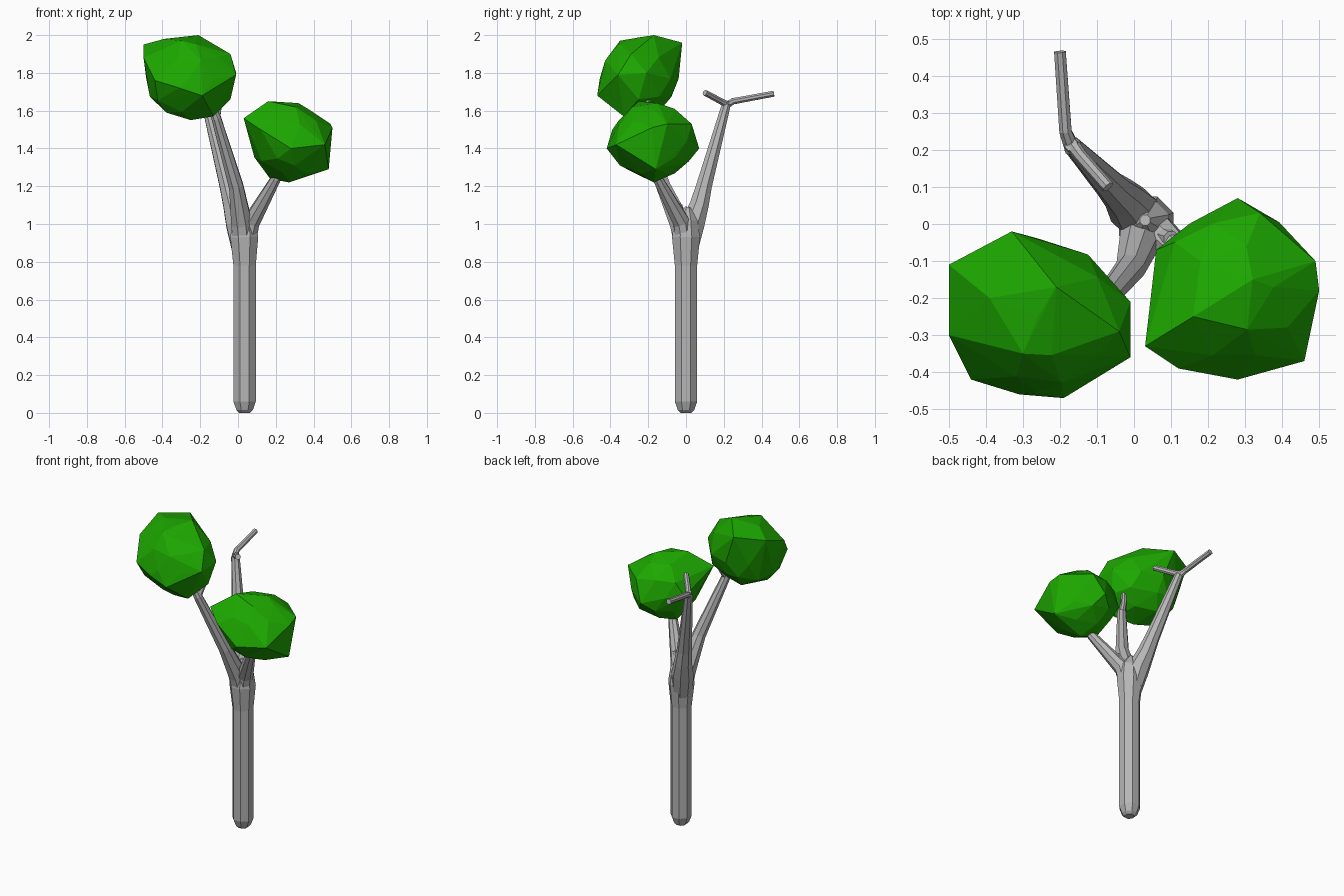
import bpy, bmesh, math, random
from mathutils import Vector

cube = bpy.data.objects.get("Cube")
if cube:
    bpy.data.objects.remove(cube, do_unlink=True)


def make_material(name, colour):
    mat = bpy.data.materials.new(name)
    mat.use_nodes = True
    mat.diffuse_color = colour
    mat.node_tree.nodes["Principled BSDF"].inputs["Base Color"].default_value = colour
    return mat


bark = make_material("grey bark", (0.47, 0.47, 0.47, 1))
leaf = make_material("leaf green", (0.012, 0.39, 0, 1))


def finish(bm, name, mat):
    bmesh.ops.recalc_face_normals(bm, faces=bm.faces)
    mesh = bpy.data.meshes.new(name)
    bm.to_mesh(mesh)
    bm.free()
    mesh.materials.append(mat)
    obj = bpy.data.objects.new(name, mesh)
    bpy.context.collection.objects.link(obj)
    return obj


def limb(name, path, sides=8):
    """Faceted tapering tube through (x, y, z, radius) stations."""
    bm = bmesh.new()
    points = [Vector(p[:3]) for p in path]
    rings = []
    for i, p in enumerate(points):
        before, after = points[max(i - 1, 0)], points[min(i + 1, len(points) - 1)]
        along = (after - before).normalized()
        u = Vector((1, 0, 0))
        u = (u - along * along.dot(u)).normalized()
        v = along.cross(u)
        ring = []
        for k in range(sides):
            a = math.tau * (k + 0.5) / sides
            ring.append(bm.verts.new(p + (u * math.cos(a) + v * math.sin(a)) * path[i][3]))
        rings.append(ring)
    for low, high in zip(rings, rings[1:]):
        for k in range(sides):
            n = (k + 1) % sides
            bm.faces.new((low[k], low[n], high[n], high[k]))
    bm.faces.new(rings[0])
    bm.faces.new(rings[-1])
    return finish(bm, name, bark)


def canopy(name, centre, half_size, corners, seed):
    """Rough faceted leaf clump: a jittered ball with its main corners pulled out."""
    rng = random.Random(seed)
    centre = Vector(centre)
    bm = bmesh.new()
    bmesh.ops.create_icosphere(bm, subdivisions=2, radius=1)
    free = list(bm.verts)
    for corner in corners:
        target = Vector(corner)
        offset = target - centre
        aim = Vector([o / h for o, h in zip(offset, half_size)]).normalized()
        vert = max(free, key=lambda w: w.co.normalized().dot(aim))
        free.remove(vert)
        vert.co = target
    for vert in free:
        scale = rng.uniform(0.9, 0.98)
        vert.co = centre + Vector([c * h * scale for c, h in zip(vert.co, half_size)])
    hull = bmesh.ops.convex_hull(bm, input=bm.verts)
    loose = {g for g in hull["geom_interior"] if isinstance(g, bmesh.types.BMVert)}
    bmesh.ops.delete(bm, geom=list(loose), context="VERTS")
    return finish(bm, name, leaf)


# Trunk with a chamfered foot, swelling gently into the fork
limb("trunk", [(0.035, 0, 0, 0.03), (0.035, 0, 0.015, 0.047), (0.035, 0, 0.06, 0.064),
               (0.035, 0, 0.78, 0.064), (0.033, 0, 0.93, 0.08), (0.033, 0, 1.02, 0.066),
               (0.03, 0.01, 1.09, 0.015)])

# Three main branches
limb("rear_branch", [(0.03, 0, 0.82, 0.055), (0, 0.035, 1, 0.068), (-0.028, 0.07, 1.1, 0.054),
                     (-0.055, 0.095, 1.2, 0.045), (-0.165, 0.21, 1.62, 0.026),
                     (-0.17, 0.215, 1.65, 0.018)])
limb("front_branch", [(0.03, 0, 0.85, 0.055), (0.02, -0.03, 1, 0.06), (-0.01, -0.12, 1.2, 0.041),
                      (-0.115, -0.25, 1.56, 0.027), (-0.15, -0.27, 1.65, 0.018)])
limb("left_branch", [(0.04, 0, 0.86, 0.05), (0.07, -0.025, 1.01, 0.048),
                     (0.2, -0.15, 1.24, 0.028), (0.25, -0.17, 1.35, 0.02)])

# Bare twigs
limb("rear_twig_long", [(-0.165, 0.2, 1.62, 0.022), (-0.185, 0.25, 1.65, 0.018),
                        (-0.2, 0.465, 1.69, 0.017)])
limb("rear_twig_short", [(-0.17, 0.22, 1.63, 0.02), (-0.145, 0.185, 1.65, 0.018),
                         (-0.07, 0.1, 1.695, 0.017)])
limb("front_twig", [(-0.115, -0.25, 1.56, 0.022), (-0.105, -0.22, 1.61, 0.018),
                    (-0.09, -0.2, 1.66, 0.016)])
limb("fork_stub", [(0.07, -0.03, 1.02, 0.03), (0.1, -0.04, 1.1, 0.022)])

# Leaf clumps
canopy("upper_canopy", (-0.26, -0.25, 1.77), (0.245, 0.22, 0.225), [
    (-0.5, -0.11, 1.95), (-0.33, -0.02, 1.96), (-0.5, -0.3, 1.88), (-0.44, -0.42, 1.76),
    (-0.19, -0.47, 1.68), (-0.01, -0.36, 1.79), (-0.01, -0.21, 1.8), (-0.04, -0.29, 1.9),
    (-0.21, -0.17, 2), (-0.3, -0.35, 1.97), (-0.25, -0.3, 1.55), (-0.13, -0.33, 1.57),
    (-0.38, -0.3, 1.59), (-0.04, -0.25, 1.66), (-0.25, -0.08, 1.67), (-0.31, -0.46, 1.72),
    (-0.39, -0.2, 1.98)], 3)
canopy("lower_canopy", (0.27, -0.17, 1.44), (0.225, 0.235, 0.215), [
    (0.03, -0.33, 1.56), (0.16, -0.25, 1.65), (0.28, 0.07, 1.4), (0.49, -0.1, 1.53),
    (0.5, -0.18, 1.51), (0.48, -0.16, 1.29), (0.46, -0.37, 1.42), (0.28, -0.42, 1.4),
    (0.12, -0.39, 1.5), (0.06, -0.07, 1.45), (0.27, -0.17, 1.22), (0.32, -0.15, 1.64),
    (0.17, -0.15, 1.24), (0.3, -0.35, 1.31), (0.34, 0.03, 1.53)], 8)
